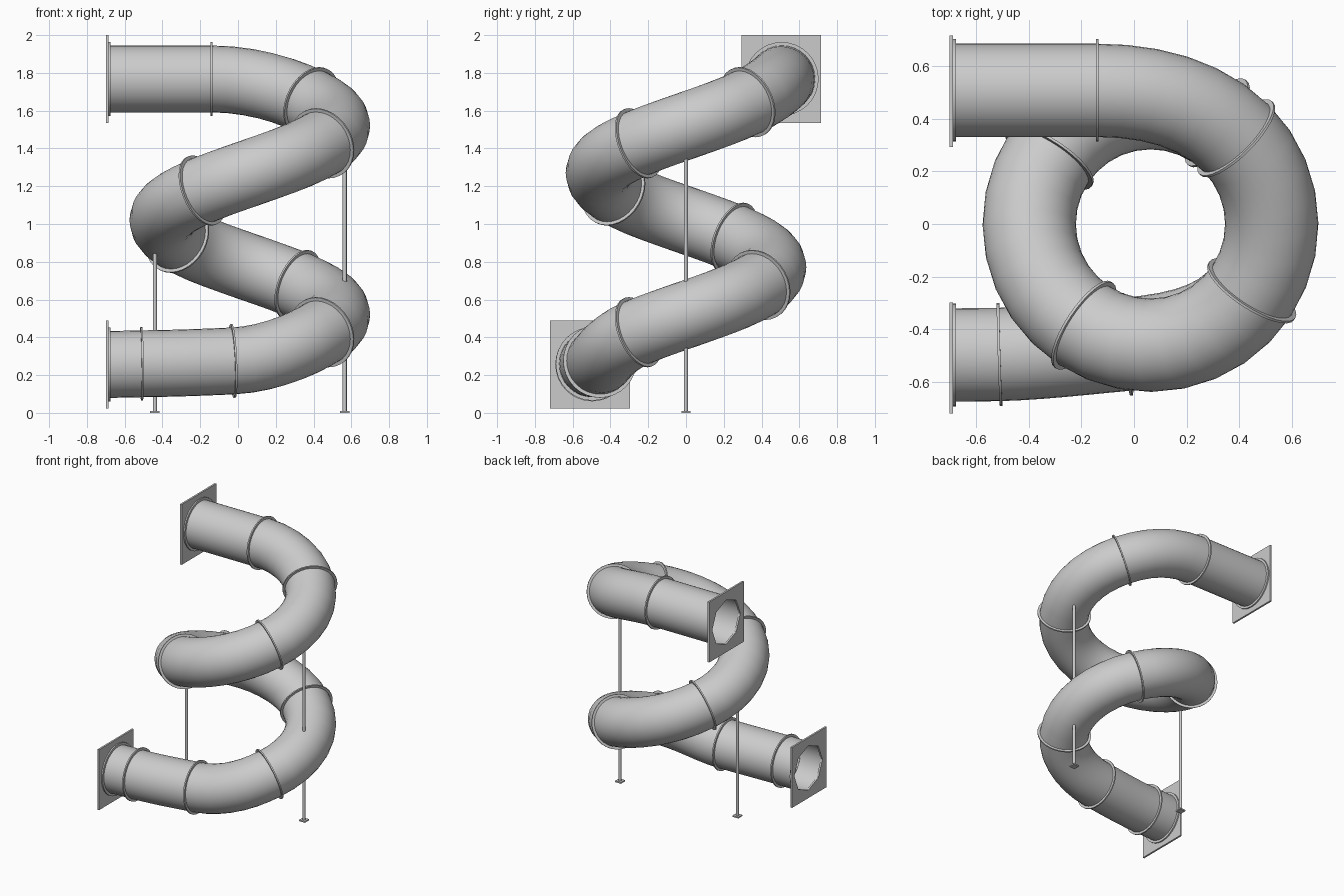
import bpy, bmesh
from math import sin, cos, pi, radians
from mathutils import Vector

if "Cube" in bpy.data.objects:
    bpy.data.objects.remove(bpy.data.objects["Cube"])

R_TUBE, R_FLANGE, R_HELIX, CX = 0.177, 0.195, 0.46, 0.0625
UP = Vector((0, 0, 1))


def make_object(name, bm, smooth=True):
    bmesh.ops.recalc_face_normals(bm, faces=bm.faces)
    me = bpy.data.meshes.new(name)
    bm.to_mesh(me)
    bm.free()
    ob = bpy.data.objects.new(name, me)
    bpy.context.collection.objects.link(ob)
    if smooth:
        bpy.ops.object.select_all(action='DESELECT')
        ob.select_set(True)
        bpy.context.view_layer.objects.active = ob
        bpy.ops.object.shade_smooth_by_angle(angle=radians(35))
    return ob


def loft(name, rings, closed=False, smooth=True):
    """Join rings of points with quads; closed also joins last to first."""
    bm = bmesh.new()
    vs = [[bm.verts.new(p) for p in r] for r in rings]
    n = len(vs[0])
    pairs = list(zip(vs, vs[1:])) + ([(vs[-1], vs[0])] if closed else [])
    for a, b in pairs:
        for i in range(n):
            j = (i + 1) % n
            bm.faces.new((a[i], a[j], b[j], b[i]))
    return make_object(name, bm, smooth)


def ring(c, t, r, n=32):
    t = t.normalized()
    side = t.cross(UP).normalized()
    up = side.cross(t)
    return [c + r * (cos(2 * pi * i / n) * side + sin(2 * pi * i / n) * up) for i in range(n)]


def tube(name, path):
    loft(name, [ring(c, t, R_TUBE) for c, t in path])


def flange(name, c, t, w=0.010):
    d = t.normalized() * w / 2
    loft(name, [ring(c - d, t, R_TUBE - 0.004), ring(c - d, t, R_FLANGE),
                ring(c + d, t, R_FLANGE), ring(c + d, t, R_TUBE - 0.004)], closed=True)


def helix(deg):
    """Point and tangent on the descending spiral (one unit drop per turn)."""
    a = radians(deg)
    return (Vector((CX + R_HELIX * cos(a), R_HELIX * sin(a), 1.52 + deg / 360)),
            Vector((R_HELIX * sin(a), -R_HELIX * cos(a), -1 / (2 * pi))).normalized())


def blend(start, end, h0, h1, n):
    """Bezier path between two (point, tangent) pairs."""
    p0, p3 = start[0], end[0]
    p1 = p0 + start[1].normalized() * h0
    p2 = p3 - end[1].normalized() * h1
    out = []
    for i in range(n + 1):
        u = i / n
        v = 1 - u
        out.append((p0 * v**3 + p1 * 3 * v * v * u + p2 * 3 * v * u * u + p3 * u**3,
                    (p1 - p0) * v * v + (p2 - p1) * 2 * u * v + (p3 - p2) * u * u))
    return out


def spiral(a, b, n):
    return [helix(a + (b - a) * i / n) for i in range(n + 1)]


# Joints between the tube sections, from top to bottom
X = Vector((1, 0, 0))
top_end = (Vector((-0.69, 0.507, 1.768)), X)
entry = (Vector((-0.14, 0.507, 1.768)), X)
last = helix(-393.4)
low = (Vector((-0.027, -0.456, 0.275)), Vector((-1, -0.09, -0.045)))
exit_joint = (Vector((-0.51, -0.495, 0.26)), Vector((-1, -0.03, -0.01)))
low_end = (Vector((-0.69, -0.497, 0.256)), -X)

# Tube sections
paths = [[top_end, entry],
         blend(entry, helix(45), 0.2, 0.2, 6),
         spiral(45, -33.4, 7)]
paths += [spiral(-33.4 - 90 * k, -123.4 - 90 * k, 8) for k in range(4)]
paths += [blend(last, low, 0.19, 0.19, 7),
          blend(low, exit_joint, 0.16, 0.16, 6),
          [exit_joint, low_end]]
for i, p in enumerate(paths):
    tube(f"tube_section_{i + 1}", p)

# Joint flanges
for i, p in enumerate(paths[1:]):
    flange(f"joint_flange_{i + 1}", *p[0])

# End panels with octagonal openings, and their mounting flanges
for name, (c, t), z in (("upper", top_end, 1.7675), ("lower", low_end, 0.2555)):
    y = 0.504 if name == "upper" else -0.508
    flange(f"{name}_panel_flange", Vector((-0.682, c.y, c.z)), X, 0.012)

    def square(x):
        return [Vector((x, y + 0.211 * round(cos(k * pi / 4)), z + 0.2335 * round(sin(k * pi / 4))))
                for k in range(8)]

    def octagon(x):
        return [Vector((x, c.y + 0.172 * cos(k * pi / 4), c.z + 0.172 * sin(k * pi / 4)))
                for k in range(8)]
    loft(f"{name}_panel", [square(-0.70), square(-0.686), octagon(-0.686), octagon(-0.70)],
         closed=True, smooth=False)

# Support posts with square foot plates
for name, x, z0, z1 in (("right_lower", 0.565, 0, 0.35), ("right_upper", 0.565, 0.675, 1.355),
                        ("left", -0.44, 0, 0.85)):
    bm = bmesh.new()
    bmesh.ops.create_cone(bm, cap_ends=True, segments=12, radius1=0.011, radius2=0.011, depth=z1 - z0)
    bmesh.ops.translate(bm, verts=bm.verts, vec=(x, 0, (z0 + z1) / 2))
    make_object(f"{name}_post", bm)
    bm = bmesh.new()
    bmesh.ops.create_cube(bm, size=1)
    bmesh.ops.scale(bm, verts=bm.verts, vec=(0.05, 0.05, 0.01))
    bmesh.ops.translate(bm, verts=bm.verts, vec=(x, 0, z0 + 0.005))
    make_object(f"{name}_post_foot", bm, False)
